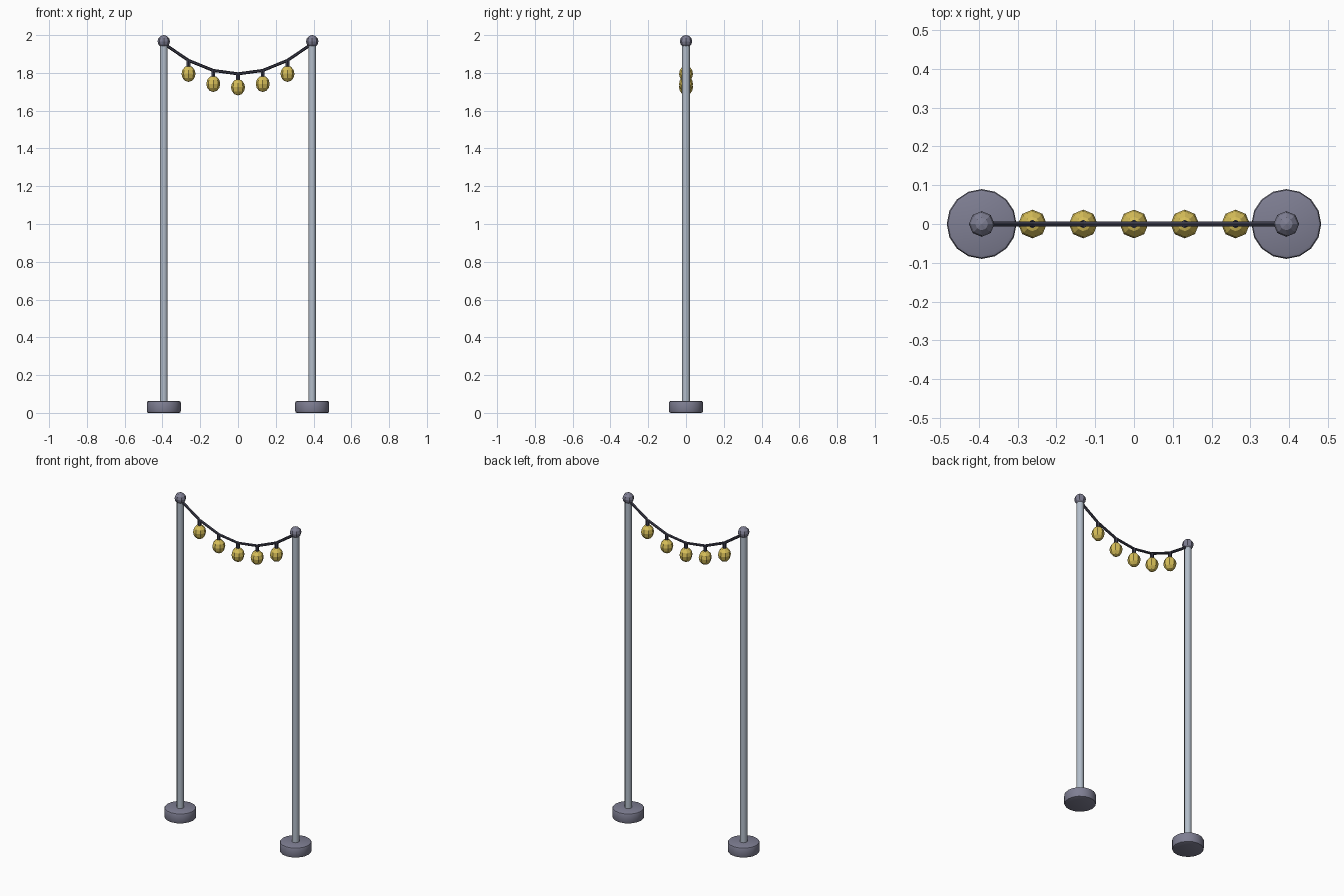
import bpy
import bmesh
from math import radians
from mathutils import Matrix, Vector

if "Cube" in bpy.data.objects:
    bpy.data.objects.remove(bpy.data.objects["Cube"])


def material(name, rgb):
    mat = bpy.data.materials.new(name)
    mat.use_nodes = True
    mat.diffuse_color = (*rgb, 1)
    mat.node_tree.nodes["Principled BSDF"].inputs["Base Color"].default_value = (*rgb, 1)
    return mat


POLE = material("pale steel", (0.45, 0.51, 0.59))
BASE = material("slate grey", (0.21, 0.21, 0.29))
WIRE = material("dark cable", (0.045, 0.045, 0.07))
BULB = material("warm yellow", (0.68, 0.52, 0.10))

SPAN = 0.393       # pole distance from the centre
CABLE_LOW = 1.795  # height of the cable at its middle
SAG = 0.16


def finish(name, bm, mat, smooth=None):
    mesh = bpy.data.meshes.new(name)
    bm.to_mesh(mesh)
    bm.free()
    mesh.materials.append(mat)
    obj = bpy.data.objects.new(name, mesh)
    bpy.context.collection.objects.link(obj)
    if smooth:
        bpy.ops.object.select_all(action="DESELECT")
        obj.select_set(True)
        bpy.context.view_layer.objects.active = obj
        bpy.ops.object.shade_smooth_by_angle(angle=radians(smooth))
    return obj


def rod(name, start, end, radius, sides, mat, bevel=0, smooth=None):
    """Cylinder between two points, with optional rounded rims."""
    start, end = Vector(start), Vector(end)
    axis = end - start
    turn = axis.to_track_quat("Z", "Y").to_matrix().to_4x4()
    bm = bmesh.new()
    bmesh.ops.create_cone(bm, cap_ends=True, segments=sides, radius1=radius,
                          radius2=radius, depth=axis.length)
    if bevel:
        rims = [e for e in bm.edges if abs(e.verts[0].co.z - e.verts[1].co.z) < 1e-5]
        bmesh.ops.bevel(bm, geom=rims, offset=bevel, segments=2, profile=0.5,
                        affect="EDGES")
    bm.transform(Matrix.Translation((start + end) / 2) @ turn)
    return finish(name, bm, mat, smooth)


def ball(name, centre, radius, half_height, mat):
    """Low-poly faceted ball, stretched upright."""
    bm = bmesh.new()
    bmesh.ops.create_uvsphere(bm, u_segments=8, v_segments=6, radius=1)
    bm.transform(Matrix.Translation(centre)
                 @ Matrix.Diagonal((radius, radius, half_height, 1)))
    return finish(name, bm, mat)


def cable_z(x):
    return CABLE_LOW + SAG * (x / SPAN) ** 2


# Poles with weighted feet and ball finials
for side, x in (("left", SPAN), ("right", -SPAN)):
    rod(f"{side}_base", (x, 0, 0), (x, 0, 0.063), 0.09, 16, BASE, bevel=0.009, smooth=35)
    rod(f"{side}_pole", (x, 0, 0.002), (x, 0, 1.965), 0.021, 10, POLE, smooth=40)
    ball(f"{side}_finial", (x, 0, 1.967), 0.033, 0.033, BASE)

# Sagging cable in straight runs between the lamps
xs = [SPAN * (i - 3) / 3 for i in range(7)]
for i, (a, b) in enumerate(zip(xs, xs[1:])):
    rod(f"cable_run_{i + 1}", (a, 0, cable_z(a)), (b, 0, cable_z(b)), 0.008, 6, WIRE)

# Hanging lamps
for i, x in enumerate(xs[1:-1]):
    z = cable_z(x)
    rod(f"socket_{i + 1}", (x, 0, z - 0.04), (x, 0, z), 0.011, 6, WIRE)
    ball(f"bulb_{i + 1}", (x, 0, z - 0.071), 0.037, 0.043, BULB)
